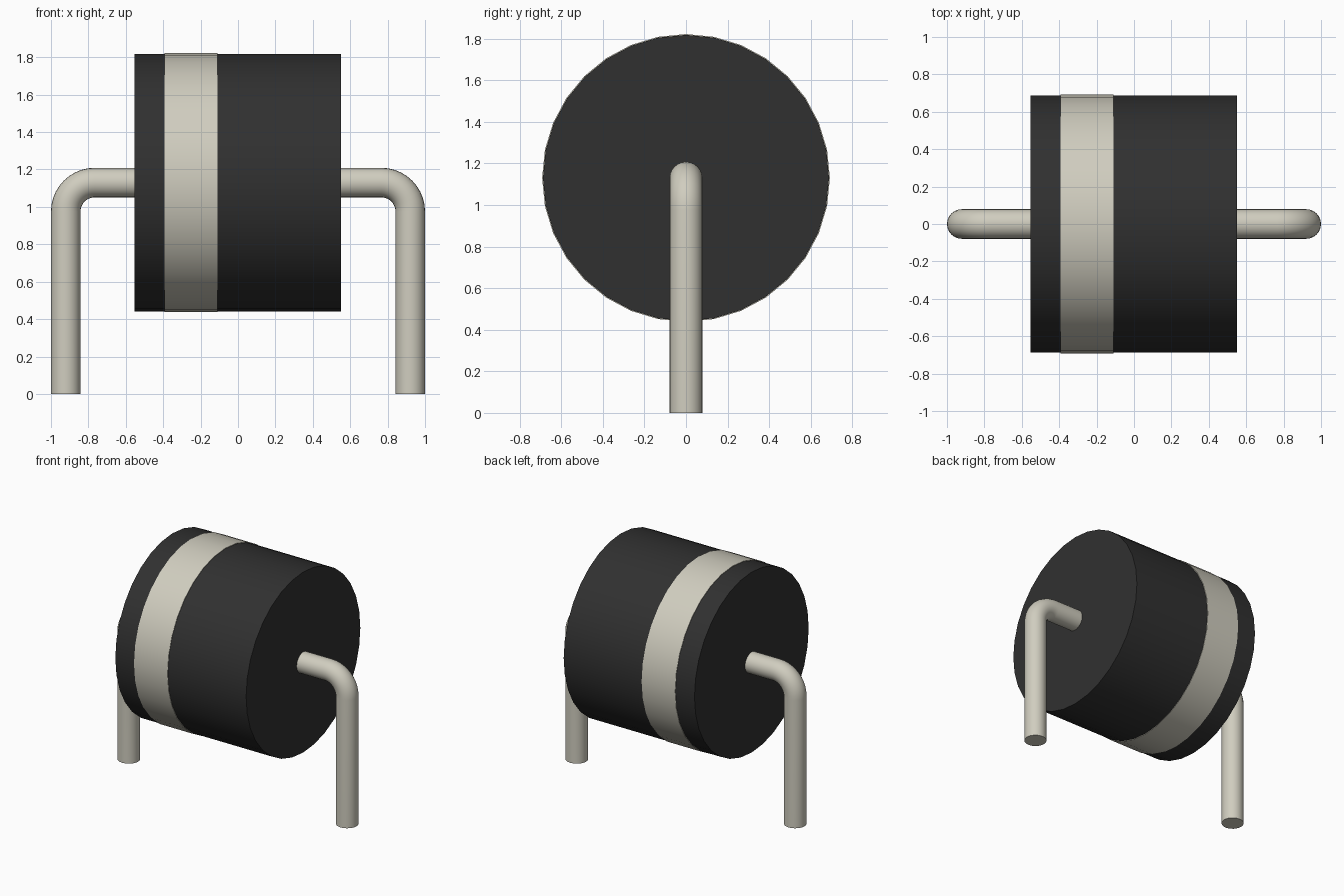
import bpy
import bmesh
from math import pi, sin, cos, radians
from mathutils import Vector

cube = bpy.data.objects.get("Cube")
if cube:
    bpy.data.objects.remove(cube, do_unlink=True)

AXIS_Z = 1.13
BODY_R = 0.688
LEAD_R = 0.079
LEAD_X = 0.921
BEND_R = 0.155


def make_material(name, rgb, roughness):
    mat = bpy.data.materials.new(name)
    mat.use_nodes = True
    color = (*rgb, 1)
    mat.diffuse_color = color
    shader = mat.node_tree.nodes["Principled BSDF"]
    shader.inputs["Base Color"].default_value = color
    shader.inputs["Roughness"].default_value = roughness
    return mat


def smooth(obj):
    bpy.ops.object.select_all(action="DESELECT")
    obj.select_set(True)
    bpy.context.view_layer.objects.active = obj
    bpy.ops.object.shade_smooth_by_angle(angle=radians(35))


def drum(name, x0, x1, radius, mat):
    """Capped cylinder lying along x."""
    bpy.ops.mesh.primitive_cylinder_add(
        vertices=32, radius=radius, depth=x1 - x0,
        location=((x0 + x1) / 2, 0, AXIS_Z), rotation=(0, pi / 2, 0))
    obj = bpy.context.object
    obj.name = name
    obj.data.materials.append(mat)
    smooth(obj)


def lead(name, side, mat, sides=24, steps=10):
    """Round wire leaving the body, bending down and ending on the ground."""
    # Stations along the wire: centre and how far it has turned downwards
    stations = [(Vector((0.5, 0, AXIS_Z)), 0)]
    for i in range(steps + 1):
        a = pi / 2 * i / steps
        centre = Vector((LEAD_X - BEND_R + BEND_R * sin(a), 0,
                         AXIS_Z - BEND_R + BEND_R * cos(a)))
        stations.append((centre, a))
    stations.append((Vector((LEAD_X, 0, 0)), pi / 2))

    bm = bmesh.new()
    rings = []
    for centre, a in stations:
        outward = Vector((sin(a), 0, cos(a)))
        ring = []
        for k in range(sides):
            t = 2 * pi * k / sides
            p = centre + LEAD_R * (cos(t) * outward + sin(t) * Vector((0, 1, 0)))
            ring.append(bm.verts.new((p.x * side, p.y, p.z)))
        rings.append(ring)
    for r0, r1 in zip(rings, rings[1:]):
        for k in range(sides):
            n = (k + 1) % sides
            bm.faces.new((r0[k], r0[n], r1[n], r1[k]))
    bm.faces.new(rings[0])
    bm.faces.new(rings[-1])
    bmesh.ops.recalc_face_normals(bm, faces=bm.faces)

    mesh = bpy.data.meshes.new(name)
    bm.to_mesh(mesh)
    bm.free()
    obj = bpy.data.objects.new(name, mesh)
    bpy.context.collection.objects.link(obj)
    mesh.materials.append(mat)
    smooth(obj)


black = make_material("black_plastic", (0.03, 0.03, 0.03), 0.6)
silver = make_material("pale_metal", (0.63, 0.61, 0.52), 0.5)

# Body with its polarity band
drum("body", -0.553, 0.55, BODY_R, black)
drum("polarity_band", -0.393, -0.11, BODY_R + 0.004, silver)

# Bent wire leads
lead("left_lead", 1, silver)
lead("right_lead", -1, silver)
